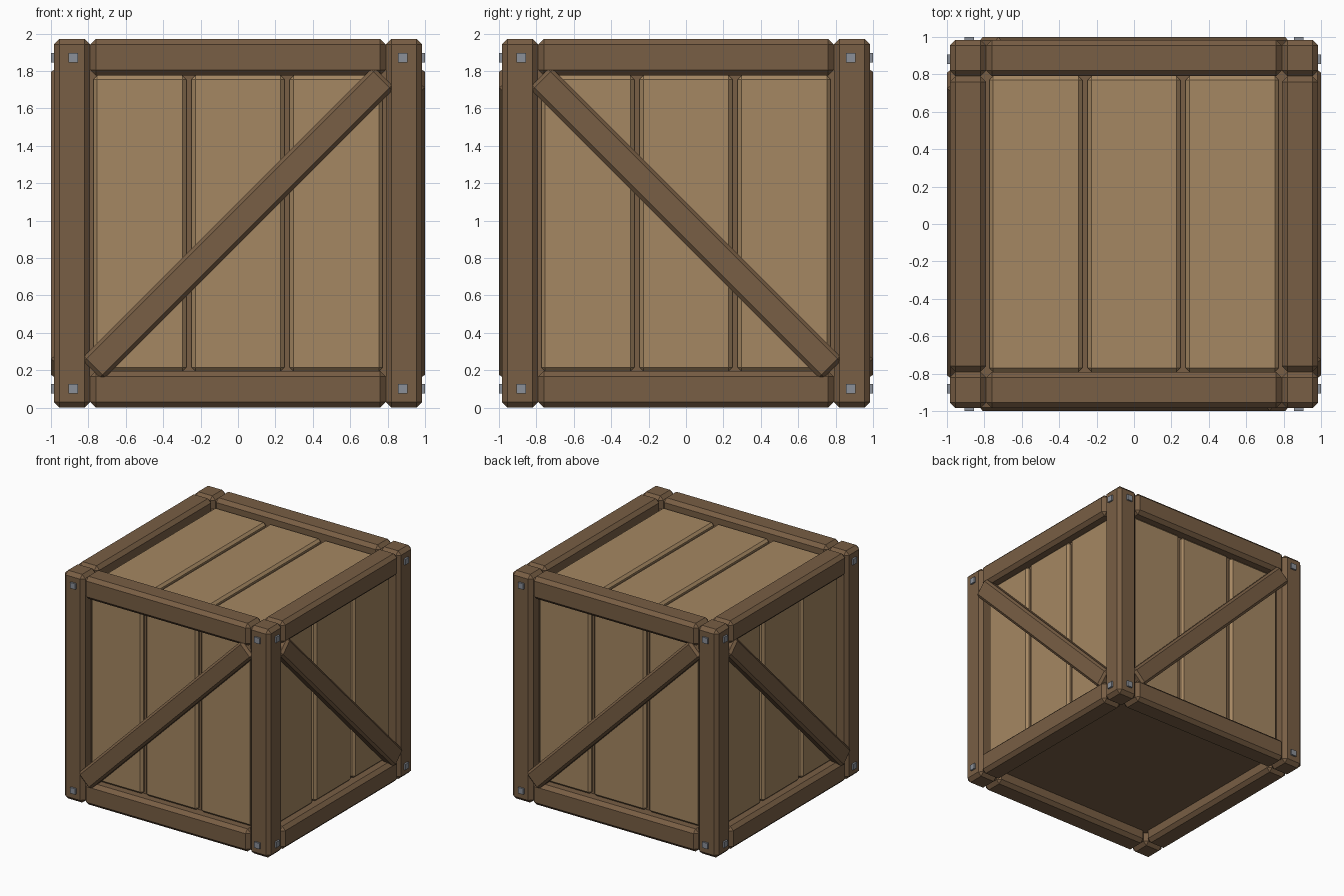
import bpy, bmesh, math
from mathutils import Matrix, Vector

if "Cube" in bpy.data.objects:
    bpy.data.objects.remove(bpy.data.objects["Cube"])


def material(name, rgb):
    m = bpy.data.materials.new(name)
    m.diffuse_color = (*rgb, 1)
    m.use_nodes = True
    m.node_tree.nodes["Principled BSDF"].inputs["Base Color"].default_value = m.diffuse_color
    return m


FRAME = material("dark wood", (0.188, 0.112, 0.058))
PLANK = material("light wood", (0.376, 0.242, 0.122))
METAL = material("grey metal", (0.258, 0.279, 0.314))

H = 0.985          # half size of the frame
T = 0.195          # beam thickness
C = H - T / 2      # beam centre line
MID = Matrix.Translation((0, 0, H))   # centre of the crate


def box(name, size, loc, mat, chamfer=0.0, turn=Matrix(), tilt=Matrix()):
    """Chamfered box, placed relative to the crate centre, then turned about it."""
    bm = bmesh.new()
    bmesh.ops.create_cube(bm, size=1)
    bmesh.ops.scale(bm, vec=Vector(size), verts=bm.verts)
    if chamfer:
        bmesh.ops.bevel(bm, geom=bm.edges[:], offset=chamfer, segments=1,
                        profile=0.5, affect='EDGES')
    bm.transform(MID @ turn @ Matrix.Translation(loc) @ tilt)
    me = bpy.data.meshes.new(name)
    bm.to_mesh(me)
    bm.free()
    me.materials.append(mat)
    ob = bpy.data.objects.new(name, me)
    bpy.context.collection.objects.link(ob)
    return ob


def planks(name, turn):
    # three boards with narrow gaps, laid on the front of the core
    for i in (-1, 0, 1):
        box(name, (0.497, 0.06, 1.58), (i * 0.525, -0.885, 0), PLANK, 0.02, turn)


# inner core, seen in the gaps and from below
box("core", (1.76, 1.76, 1.76), (0, 0, 0), FRAME)

# four identical sides
for k, side in enumerate(("front", "right", "back", "left")):
    turn = Matrix.Rotation(k * math.pi / 2, 4, 'Z')
    box(side + "_post", (T, T, 2 * H), (-C, -C, 0), FRAME, 0.03, turn)
    for s, level in ((1, "top"), (-1, "bottom")):
        box(f"{side}_{level}_rail", (2 * (H - T), T, T), (0, -C, s * C), FRAME, 0.03, turn)
        for x in (-0.88, 0.88):
            box(f"{side}_{level}_bolt", (0.05, 0.06, 0.05), (x, -0.97, s * 0.885), METAL, 0, turn)
    planks(side + "_plank", turn)
    # diagonal brace: rises to the right on front and back, falls on the others
    angle = -math.pi / 4 if k % 2 == 0 else math.pi / 4
    box(side + "_brace", (2.21, 0.10, 0.16), (0, -0.95, 0), FRAME, 0.02, turn,
        Matrix.Rotation(angle, 4, 'Y'))

# lid boards running front to back
planks("top_plank", Matrix.Rotation(-math.pi / 2, 4, 'X'))
